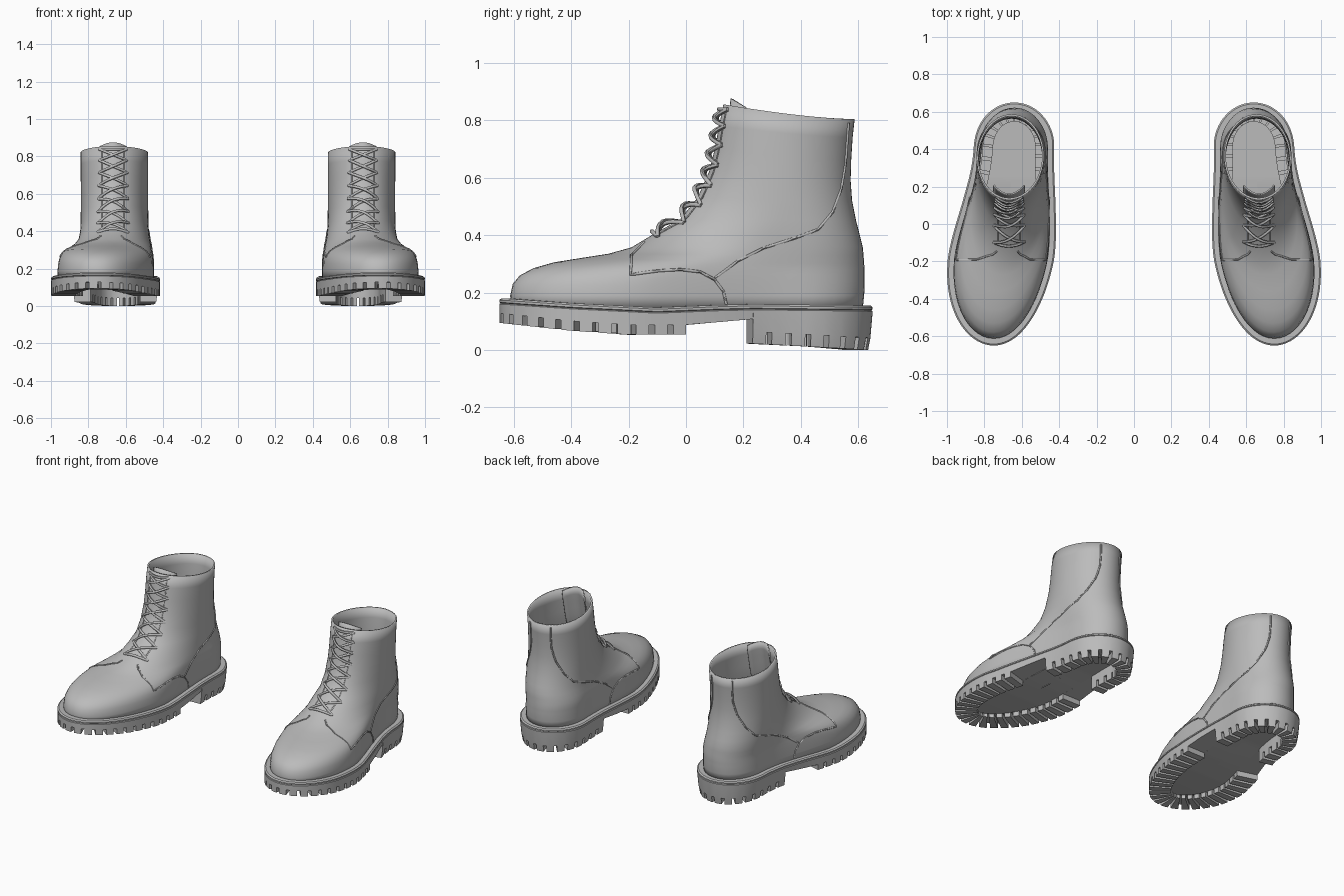
import bpy, bmesh, math
from mathutils import Vector
from mathutils.bvhtree import BVHTree

if "Cube" in bpy.data.objects:
    bpy.data.objects.remove(bpy.data.objects["Cube"])

grey = bpy.data.materials.new("grey_leather")
grey.diffuse_color = (0.5, 0.5, 0.5, 1)
grey.use_nodes = True
grey.node_tree.nodes["Principled BSDF"].inputs["Base Color"].default_value = grey.diffuse_color


def interp(pts, x):
    if x <= pts[0][0]:
        return pts[0][1]
    for (a, p), (b, q) in zip(pts, pts[1:]):
        if x <= b:
            return p + (q - p) * (x - a) / (b - a)
    return pts[-1][1]


def smooth(t):
    t = max(0.0, min(1.0, t))
    return t * t * (3 - 2 * t)


def finish(name, me, angle=35, thick=0):
    """Add the part to the scene and mirror it into a pair."""
    ob = bpy.data.objects.new(name, me)
    bpy.context.collection.objects.link(ob)
    me.materials.clear()
    me.materials.append(grey)
    bpy.ops.object.select_all(action='DESELECT')
    ob.select_set(True)
    bpy.context.view_layer.objects.active = ob
    bpy.ops.object.shade_smooth_by_angle(angle=math.radians(angle))
    if thick:
        so = ob.modifiers.new("thickness", 'SOLIDIFY')
        so.thickness, so.offset = thick, -1
    mi = ob.modifiers.new("pair", 'MIRROR')
    mi.use_mirror_merge = False
    return ob


def grid_mesh(name, rows, closed):
    """Skin a list of equal-length point rows."""
    bm = bmesh.new()
    vs = [[bm.verts.new(p) for p in r] for r in rows]
    n = len(rows[0])
    for a, b in zip(vs, vs[1:]):
        for i in range(n if closed else n - 1):
            j = (i + 1) % n
            bm.faces.new((a[i], a[j], b[j], b[i]))
    bmesh.ops.remove_doubles(bm, verts=bm.verts, dist=1e-5)
    bmesh.ops.dissolve_degenerate(bm, dist=1e-6, edges=bm.edges)
    bmesh.ops.recalc_face_normals(bm, faces=bm.faces)
    me = bpy.data.meshes.new(name)
    bm.to_mesh(me)
    return me, bm


def tubes(name, paths, radius):
    cu = bpy.data.curves.new(name, 'CURVE')
    cu.dimensions, cu.bevel_depth, cu.bevel_resolution = '3D', radius, 1
    cu.use_fill_caps = True
    for path in paths:
        sp = cu.splines.new('POLY')
        sp.points.add(len(path) - 1)
        for pt, p in zip(sp.points, path):
            pt.co = (*p, 1)
    tmp = bpy.data.objects.new("tmp", cu)
    bpy.context.collection.objects.link(tmp)
    bpy.context.view_layer.update()
    me = bpy.data.meshes.new_from_object(
        tmp.evaluated_get(bpy.context.evaluated_depsgraph_get()))
    bpy.data.objects.remove(tmp)
    return finish(name, me, 60)


# Foot plan: centre line and half width along y
def centre(y):
    return 0.64 + 0.11 * smooth((0.5 - y) / 1.145)


def foot_width(y):
    return 0.215 + 0.07 * smooth((0.42 - y) / 0.62)


def cap(y, yf, yb, lf, lb):
    sf = max(0, min(1, (y - yf) / lf))
    sb = max(0, min(1, (yb - y) / lb))
    return math.sqrt(1 - (1 - sf) ** 2) * math.sqrt(1 - (1 - sb) ** 2)


# ---- Sole: welt, side wall and lugged tread swept round the outline
YF, YB, HEEL = -0.65, 0.65, 0.235


def outline(u):
    y = YF + (YB - YF) * (1 - math.cos(u)) / 2
    w = foot_width(y) * cap(y, YF, YB, 0.5, 0.24)
    return Vector((centre(y) + (w if math.sin(u) >= 0 else -w), y, 0))


u0 = math.acos(1 - 2 * (0 - YF) / (YB - YF))
N = 1600
dense = [outline(u0 + 2 * math.pi * i / N) for i in range(N + 1)]
arc = [0.0]
for p, q in zip(dense, dense[1:]):
    arc.append(arc[-1] + (q - p).length)
table = list(zip(arc, dense))


def at(s):
    s %= arc[-1]
    lo = max(i for i in range(0, N) if arc[i] <= s)
    f = (s - arc[lo]) / max(1e-9, arc[lo + 1] - arc[lo])
    return dense[lo].lerp(dense[lo + 1], f)


def crossing(level, last):
    hits = [arc[i] for i in range(3, N - 3)
            if (dense[i].y - level) * (dense[i + 1].y - level) <= 0]
    return hits[-1] if last else hits[0]


h0, h1, f1 = crossing(HEEL, False), crossing(HEEL, True), crossing(0, True)
stations = [(s, 'shank') for s in (0.0, h0 / 2, h0)]


def lugs(s0, s1):
    n = round((s1 - s0) / 0.066)
    gap = 0.02
    lug = (s1 - s0 - gap * (n - 1)) / n
    for i in range(n):
        a = s0 + i * (lug + gap)
        stations.extend((a + lug * k / 2, 'lug') for k in range(3))
        if i < n - 1:
            stations.extend(((a + lug, 'groove'), (a + lug + gap, 'groove')))


lugs(h0, h1)
stations += [(h1, 'shank'), ((h1 + f1) / 2, 'shank'), (f1, 'shank')]
lugs(f1, arc[-1])

TREAD = [(-.655, .095), (-.4, .067), (-.2, .053), (.1, .054), (.11, .025), (.235, .022), (.65, 0)]
WELT = [(-.65, .18), (-.4, .163), (-.1, .148), (.2, .16), (.65, .155)]


def base(y):
    if y <= 0:
        return interp(TREAD, y) + 0.034
    return interp([(0, .087), (HEEL, .108)], y)


rows = []
for s, kind in stations:
    p = at(s)
    d = (at(s + 0.004) - at(s - 0.004)).normalized()
    n = Vector((-d.y, d.x, 0))
    if n.dot(Vector((centre(max(-.3, min(.4, p.y))), max(-.3, min(.4, p.y)), 0)) - p) < 0:
        n = -n
    zt, low = interp(WELT, p.y), interp(TREAD, p.y)
    tap = 0.016 * smooth((p.y - 0.1) / 0.2)
    w = 0.13 - 0.03 * smooth(p.y / 0.2)
    mid = base(p.y) if kind == 'shank' else low + (0.034 if p.y < 0.1 else 0.042)
    z = {'lug': low, 'groove': mid, 'shank': base(p.y)}[kind]
    prof = [(.05, zt), (.008, zt), (0, zt - .006), (0, zt - .014), (.005, zt - .017),
            (0, zt - .02), (tap / 2, mid), (tap, z), (w, z)]
    row = [p + n * o + Vector((0, 0, h)) for o, h in prof]
    inner = p + n * w
    row.append(Vector((inner.x, inner.y, base(inner.y))))
    row.append(Vector((centre(inner.y), inner.y, base(inner.y))))
    rows.append(row)
me, _ = grid_mesh("sole", rows + [rows[0]], False)
finish("sole", me, 30)

# ---- Upper: rings of (front y, front z, back y, back z, foot share, front cap length)
RINGS = [(-.61, .15, .615, .14, 1, .47), (-.612, .19, .62, .19, 1, .47),
         (-.603, .23, .622, .22, .97, .47), (-.578, .26, .622, .24, .93, .47),
         (-.53, .285, .622, .26, .88, .47), (-.46, .305, .622, .28, .8, .47),
         (-.36, .321, .62, .30, .7, .46), (-.27, .335, .618, .33, .58, .45),
         (-.19, .357, .615, .36, .45, .43), (-.11, .405, .605, .40, .33, .40),
         (-.02, .455, .592, .45, .22, .36), (.04, .53, .578, .52, .1, .31),
         (.08, .62, .573, .59, .03, .27), (.1, .70, .575, .66, 0, .25),
         (.115, .78, .58, .74, 0, .235), (.13, .855, .587, .803, 0, .23)]
rows, M = [], 64
for k, (yf, zf, yb, zb, f, lf) in enumerate(RINGS):
    row, ridge = [], smooth((k - 5) / 5)
    for i in range(M):
        u = 2 * math.pi * i / M
        t = (1 - math.cos(u)) / 2
        y = yf + (yb - yf) * t
        w = (0.18 + f * (foot_width(y) - 0.215)) * cap(y, yf, yb, lf, 0.23)
        if w > 0 and f > 0.5:
            w += 0.002
        cx = centre(y) + (0.655 + 0.012 * (1 - t) - centre(y)) * ridge
        x = cx + (w if i < M / 2 else -w)
        row.append(Vector((x, y, zb + (zf - zb) * (1 - t) ** 1.5)))
    rows.append(row)
me, bm = grid_mesh("upper", rows, True)
tree = BVHTree.FromBMesh(bm)
finish("upper", me, 60, 0.01)

# ---- Seams: raised panel edges laid on both sides of the upper
def side_path(pts, side):
    out = []
    for (y0, z0), (y1, z1) in zip(pts, pts[1:]):
        for k in range(6):
            y, z = y0 + (y1 - y0) * k / 5, z0 + (z1 - z0) * k / 5
            hit = tree.ray_cast(Vector((.67 + side, y, z)), Vector((-side, 0, 0)))[0]
            if hit and (not out or (hit - out[-1]).length > 1e-4):
                out.append(hit)
    return out


QUARTER = [(-.145, .375), (-.19, .33), (-.193, .262), (-.1, .275), (-.02, .28), (.05, .272),
           (.1, .245), (.13, .205), (.14, .16)]
COUNTER = [(.1, .25), (.18, .31), (.27, .355), (.38, .39), (.46, .42), (.51, .48),
           (.54, .56), (.555, .65), (.565, .79)]
tubes("panel_seams", [side_path(s, d) for s in (QUARTER, COUNTER) for d in (1, -1)], 0.005)

# ---- Tongue: curved sheet behind the lacing, rising above the collar
rows = []
for j in range(9):
    z = 0.5 + 0.375 * j / 8
    yf = interp([(r[1], r[0]) for r in RINGS[8:]], z)
    rows.append([Vector((.668 + .085 * v, yf + .025 + .05 * v * v, z - .03 * v * v * j / 8))
                 for v in (i / 5 - 1 for i in range(11))])
me, _ = grid_mesh("tongue", rows, False)
finish("tongue", me, 60, 0.008)

# ---- Laces: crossing strands that rest on the front ridge
LACE_Z = [.405, .455, .52, .585, .65, .715, .78, .838]


def lace_point(x, z, lift):
    yf = interp([(r[1], r[0]) for r in RINGS[8:]], z)
    d = Vector((0, 1, -0.9 * smooth((0.75 - z) / 0.3))).normalized()
    hit = tree.ray_cast(Vector((x, yf, z)) - d * 0.4, d)[0]
    return (hit or Vector((x, yf, z))) - d * lift


def strand(xa, za, xb, zb, arch):
    return [lace_point(xa + (xb - xa) * k / 8, za + (zb - za) * k / 8,
                       0.002 + arch * math.sin(math.pi * k / 8)) for k in range(9)]


paths = []
for i, (a, b) in enumerate(zip(LACE_Z, LACE_Z[1:])):
    r = 0.085 - 0.002 * i
    paths.append(strand(.668 - r, a, .668 + r, b, 0.012))
    paths.append(strand(.668 + r, a, .668 - r, b, 0.022))
paths.append(strand(.59, LACE_Z[0], .746, LACE_Z[0], 0.01))
paths.append(strand(.6, LACE_Z[-1], .736, LACE_Z[-1], 0.01))
tubes("laces", paths, 0.0075)

# ---- Facings: edges beside the lacing
tubes("facing_edges", [[lace_point(.668 + d * .06, .41 + .43 * k / 14, 0) for k in range(15)]
                       for d in (1, -1)], 0.004)
